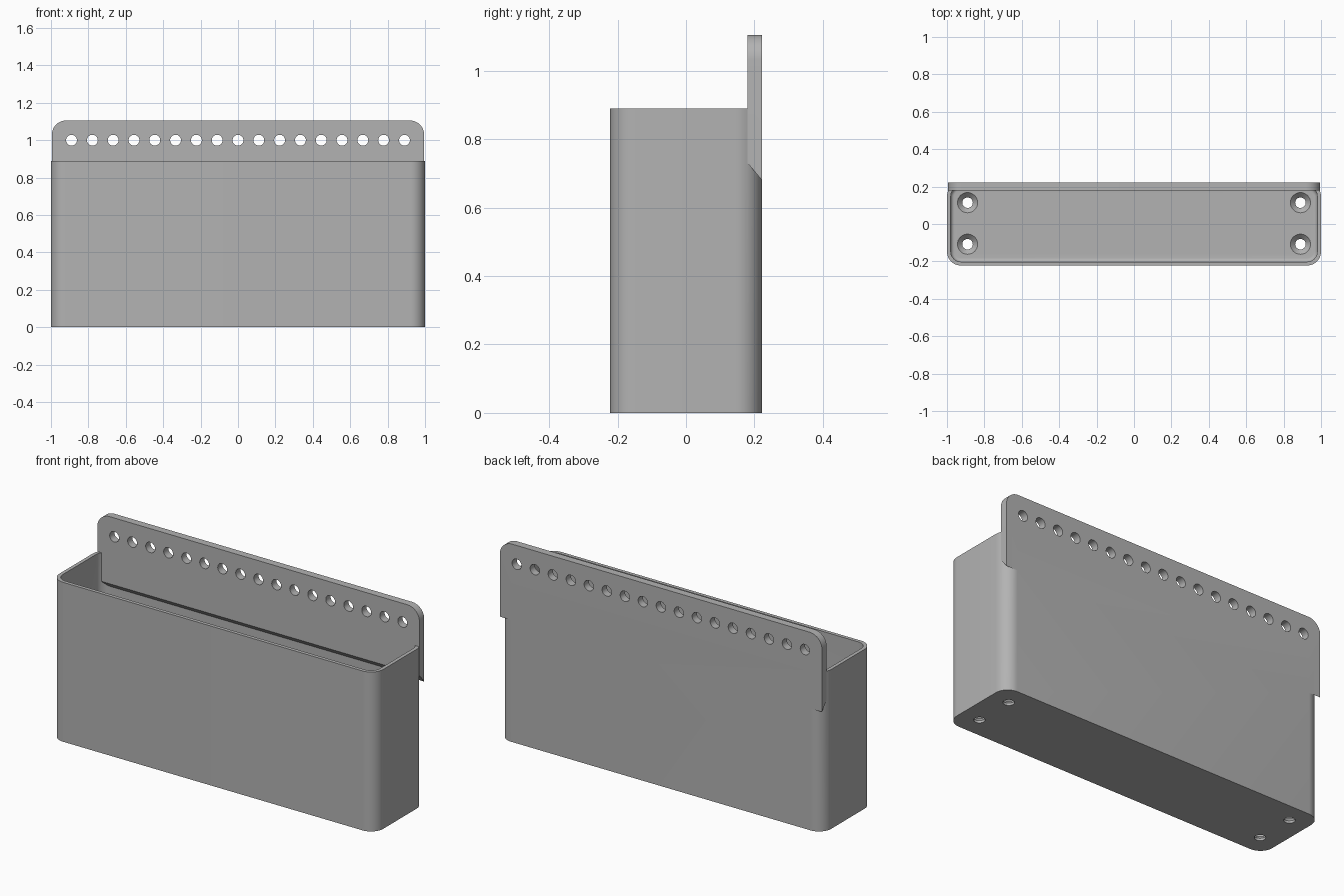
import bpy, bmesh
from math import pi, cos, sin, radians
from mathutils import Matrix

if "Cube" in bpy.data.objects:
    bpy.data.objects.remove(bpy.data.objects["Cube"])

HALF_Y = 0.222
PLATE_FRONT = 0.18
FLOOR = 0.04

grey = bpy.data.materials.new("plain grey")
grey.use_nodes = True
colour = (0.45, 0.45, 0.45, 1)
grey.diffuse_color = colour
grey.node_tree.nodes["Principled BSDF"].inputs["Base Color"].default_value = colour


def rounded_rect(x0, x1, y0, y1, r, steps=10):
    corners = [(x1 - r, y1 - r), (x0 + r, y1 - r), (x0 + r, y0 + r), (x1 - r, y0 + r)]
    return [(cx + r * cos(a), cy + r * sin(a))
            for i, (cx, cy) in enumerate(corners)
            for a in [(i + k / steps) * pi / 2 for k in range(steps + 1)]]


def loft(name, rings):
    """Solid through a stack of closed rings with equal point counts."""
    bm = bmesh.new()
    loops = [[bm.verts.new(p) for p in ring] for ring in rings]
    n = len(loops[0])
    for a, b in zip(loops, loops[1:]):
        for i in range(n):
            j = (i + 1) % n
            bm.faces.new((a[i], a[j], b[j], b[i]))
    bm.faces.new(loops[0][::-1])
    bm.faces.new(loops[-1])
    bmesh.ops.recalc_face_normals(bm, faces=bm.faces)
    return finish(name, bm)


def finish(name, bm):
    mesh = bpy.data.meshes.new(name)
    bm.to_mesh(mesh)
    bm.free()
    mesh.materials.append(grey)
    obj = bpy.data.objects.new(name, mesh)
    bpy.context.collection.objects.link(obj)
    return obj


def add_cone(bm, r1, r2, depth, matrix):
    bmesh.ops.create_cone(bm, cap_ends=True, segments=32, radius1=r1, radius2=r2,
                          depth=depth, matrix=matrix)


def boolean(target, tool, operation):
    mod = target.modifiers.new(operation.lower(), 'BOOLEAN')
    mod.object, mod.operation, mod.solver = tool, operation, 'EXACT'
    bpy.context.view_layer.objects.active = target
    bpy.ops.object.modifier_apply(modifier=mod.name)
    bpy.data.objects.remove(tool)


# Open bin: rounded shell with a hollow that is filleted at the floor
outline = rounded_rect(-1, 1, -HALF_Y, HALF_Y, 0.075)
holder = loft("wall_bin", [[(x, y, z) for x, y in outline] for z in (0, 0.89)])

rings = []
fillet = 0.02
levels = [(fillet * (1 - sin(a)), FLOOR + fillet * (1 - cos(a)))
          for a in [k * pi / 12 for k in range(7)]] + [(0, 1.2)]
for inset, z in levels:
    ring = rounded_rect(-0.98 + inset, 0.98 - inset, -0.202 + inset, 0.202 - inset,
                        0.055 - inset)
    rings.append([(x, y, z) for x, y in ring])
boolean(holder, loft("hollow", rings), 'DIFFERENCE')

# Mounting plate: rounded top corners and a sloped underside
r = 0.075
top = [(0.995 - r + r * cos(a), 1.105 - r + r * sin(a))
       for a in [k * pi / 20 for k in range(11)]]
upper = top + [(-x, z) for x, z in reversed(top)]
plate = loft("mounting_plate", [
    [(x, y, z) for x, z in upper + [(-0.995, low), (0.995, low)]]
    for y, low in ((PLATE_FRONT, 0.73), (HALF_Y, 0.68))])
boolean(holder, plate, 'UNION')

# Row of holes through the plate
bm = bmesh.new()
for i in range(17):
    x = -0.89 + i * 1.78 / 16
    add_cone(bm, 0.029, 0.029, 0.2,
             Matrix.Translation((x, 0.2, 1.0)) @ Matrix.Rotation(pi / 2, 4, 'X'))
boolean(holder, finish("plate_holes", bm), 'DIFFERENCE')

# Countersunk screw holes in the floor
for name, r1, r2, z0, z1 in (("screw_holes", 0.028, 0.028, -0.05, 0.1),
                             ("countersinks", 0.025, 0.055, 0.01, FLOOR + 0.001)):
    bm = bmesh.new()
    for x in (-0.89, 0.89):
        for y in (-0.108, 0.114):
            add_cone(bm, r1, r2, z1 - z0, Matrix.Translation((x, y, (z0 + z1) / 2)))
    boolean(holder, finish(name, bm), 'DIFFERENCE')

# Smooth rounded corners, crisp edges
bpy.ops.object.select_all(action='DESELECT')
holder.select_set(True)
bpy.context.view_layer.objects.active = holder
bpy.ops.object.shade_smooth_by_angle(angle=radians(30))
